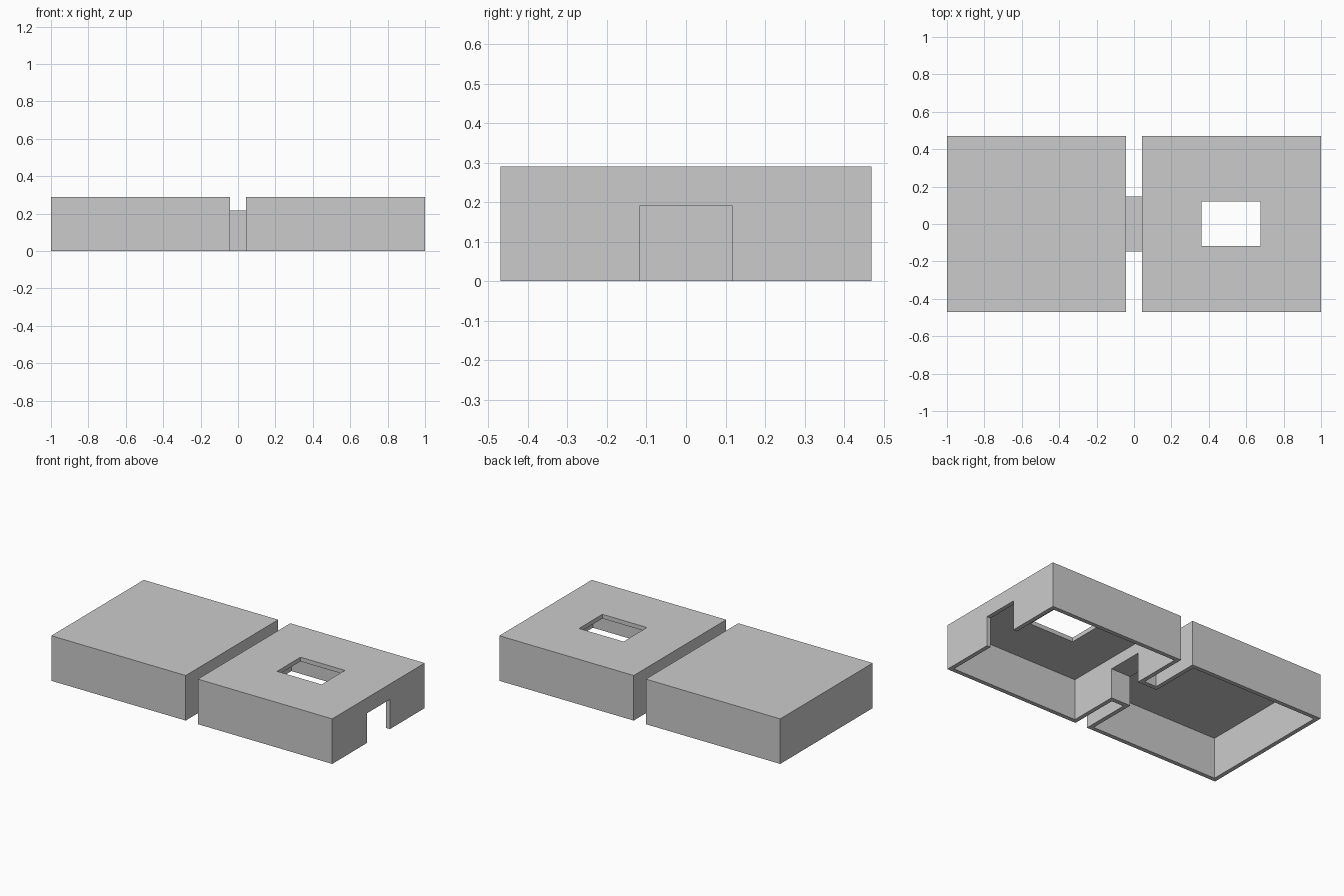
import bpy

if "Cube" in bpy.data.objects:
    bpy.data.objects.remove(bpy.data.objects["Cube"])

H, T = 0.29, 0.027          # room height, wall thickness
PASS_H = 0.217              # passage outer height


def box(name, x, y, z, helper=False):
    bpy.ops.mesh.primitive_cube_add(size=1, location=[(a + b) / 2 for a, b in (x, y, z)])
    ob = bpy.context.object
    ob.name = name
    ob.scale = [b - a for a, b in (x, y, z)]
    bpy.ops.object.transform_apply(location=True, rotation=False, scale=True)
    if helper:
        ob.hide_render = True
        ob.hide_viewport = True
        ob.display_type = 'WIRE'
    return ob


def combine(target, other, op):
    m = target.modifiers.new(other.name, 'BOOLEAN')
    m.operation = op
    m.solver = 'EXACT'
    m.object = other


Y = (-0.47, 0.47)
LEFT, RIGHT = (-1.0, -0.043), (0.043, 1.0)
INNER_Y = (Y[0] + T, Y[1] - T)
INNER_Z = (-0.1, H - T)

# outer bodies: two rooms joined by a short passage
shell = box("two_room_shell", LEFT, Y, (0, H))
parts = [
    (box("right_room", RIGHT, Y, (0, H), True), 'UNION'),
    (box("passage", (-0.055, 0.055), (-0.146, 0.146), (0, PASS_H), True), 'UNION'),
]

# hollow interiors, open underneath
for name, (a, b) in (("left_hollow", LEFT), ("right_hollow", RIGHT)):
    parts.append((box(name, (a + T, b - T), INNER_Y, INNER_Z, True), 'DIFFERENCE'))

# doorway openings and roof hatch
door_y, door_z = (-0.117, 0.117), (-0.12, 0.191)
parts += [
    (box("passage_opening", (-0.1, 0.1), door_y, door_z, True), 'DIFFERENCE'),
    (box("end_doorway", (0.93, 1.1), door_y, door_z, True), 'DIFFERENCE'),
    (box("roof_hatch", (0.36, 0.677), (-0.117, 0.121), (0.2, 0.4), True), 'DIFFERENCE'),
]
for other, op in parts:
    combine(shell, other, op)

# small chamfer on all edges
bevel = shell.modifiers.new("edge_chamfer", 'BEVEL')
bevel.width = 0.005
bevel.segments = 1
bevel.limit_method = 'ANGLE'

# bake the result and drop the helpers
bpy.context.view_layer.objects.active = shell
for m in list(shell.modifiers):
    bpy.ops.object.modifier_apply(modifier=m.name)
for other, _ in parts:
    bpy.data.objects.remove(other, do_unlink=True)
